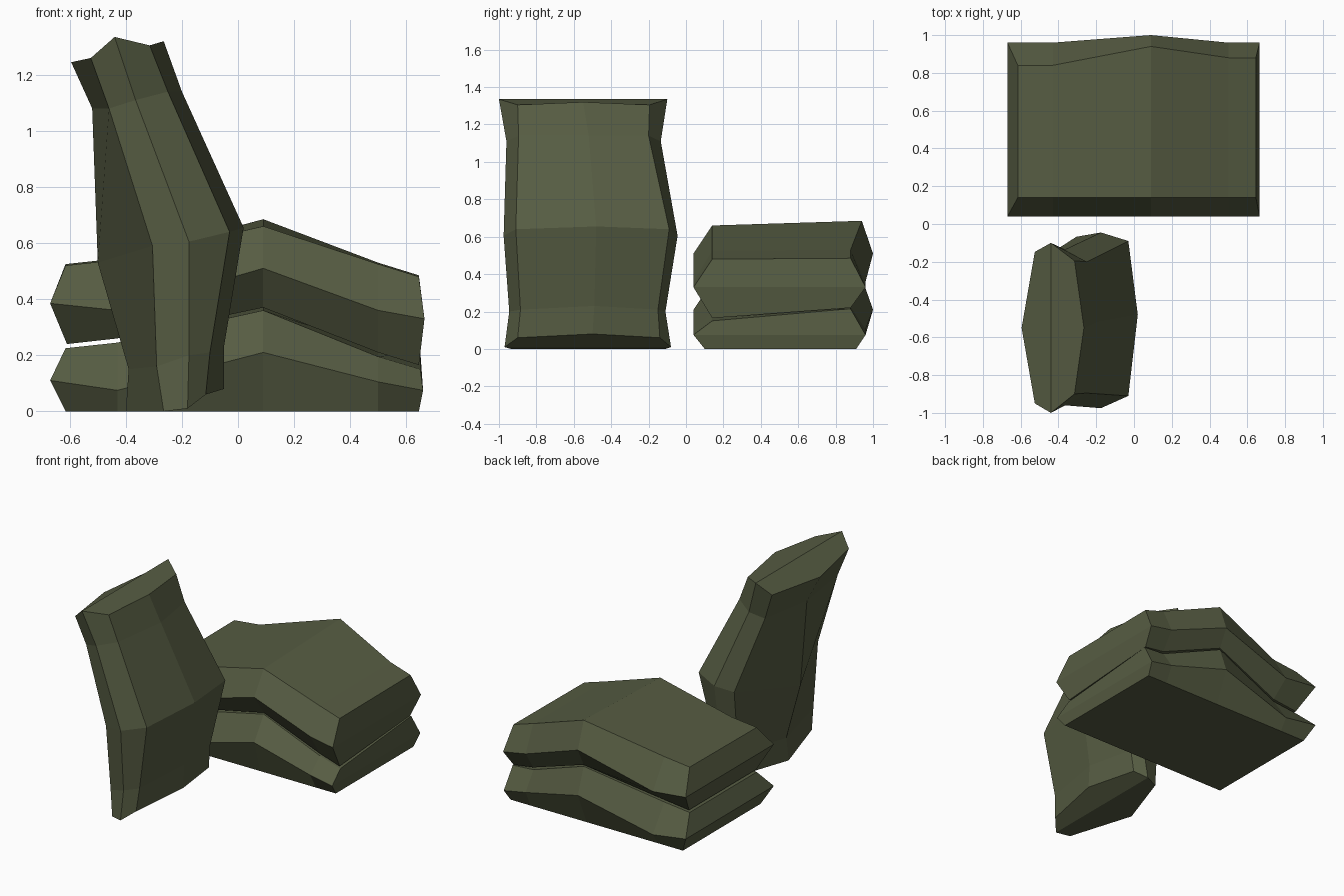
import bpy, bmesh

canvas = bpy.data.materials.new("olive canvas")
canvas.diffuse_color = (0.093, 0.107, 0.055, 1)


def skin(name, rings, caps):
    """Bridge equal closed rings; caps lists the index faces closing each end."""
    bm = bmesh.new()
    loops = [[bm.verts.new(p) for p in ring] for ring in rings]
    n = len(loops[0])
    for a, b in zip(loops, loops[1:]):
        for i in range(n):
            j = (i + 1) % n
            bm.faces.new((a[i], a[j], b[j], b[i]))
    for f in caps:
        bm.faces.new([loops[0][i] for i in reversed(f)])
        bm.faces.new([loops[-1][i] for i in f])
    bmesh.ops.recalc_face_normals(bm, faces=bm.faces)
    me = bpy.data.meshes.new(name)
    bm.to_mesh(me)
    bm.free()
    me.materials.append(canvas)
    ob = bpy.data.objects.new(name, me)
    bpy.context.collection.objects.link(ob)
    return ob


# Lying bags: each layer is a ring of five front and five back points
def layer(x0, x1, front, backs, zs, lift):
    xs = (x0, -0.43, 0.09, 0.5, x1)
    ring = [(x, front, z) for x, z in zip(xs, zs)]
    back = [(x, y, z + d) for x, y, z, d in zip(xs, backs, zs, lift)]
    return ring + back[::-1]


STRIP = [(i, i + 1, 8 - i, 9 - i) for i in range(4)]
FLAT = (0,) * 5
INNER = (0.84, 0.84, 0.94, 0.88, 0.88)
SEAM = (0.96, 0.96, 1.0, 0.96, 0.96)

skin("lower_bag", [
    layer(-0.615, 0.645, 0.10, (0.91,) * 5, FLAT, FLAT),
    layer(-0.67, 0.66, 0.04, SEAM, (0.11, 0.075, 0.21, 0.105, 0.075), FLAT),
    layer(-0.615, 0.65, 0.14, INNER, (0.225, 0.245, 0.36, 0.195, 0.15),
          (0, 0, 0.02, 0.03, 0.065)),
], STRIP)

skin("upper_bag", [
    layer(-0.61, 0.645, 0.14, INNER, (0.24, 0.26, 0.37, 0.21, 0.165),
          (0, 0, 0.02, 0.03, 0.055)),
    layer(-0.67, 0.665, 0.04, SEAM, (0.385, 0.36, 0.51, 0.36, 0.33), FLAT),
    layer(-0.615, 0.645, 0.14, INNER, (0.52, 0.54, 0.66, 0.525, 0.48),
          (0.005, 0.005, 0.025, 0.005, 0.005)),
], STRIP)


# Leaning bag: eight-sided rings; (x, z) of left bulge, left edge, seam,
# right edge, right bulge, then y of front seam to back seam
def section(xz, ys):
    l2, l1, s, r1, r2 = xz
    ya, yb, yc, yd, ye = ys
    pts = [(s, ya), (r1, yb), (r2, yc), (r1, yd), (s, ye),
           (l1, (yd + ye) / 2), (l2, yc), (l1, (ya + yb) / 2)]
    return [(p[0], y, p[1]) for p, y in pts]


rings = [
    section(((-0.40, 0.0), (-0.265, 0.0), (-0.18, 0.01), (-0.115, 0.06), (-0.05, 0.08)),
            (-0.97, -0.90, -0.50, -0.14, -0.08)),
    section(((-0.39, 0.15), (-0.29, 0.16), (-0.175, 0.20), (-0.10, 0.21), (-0.05, 0.23)),
            (-0.945, -0.885, -0.49, -0.15, -0.11)),
    section(((-0.50, 0.53), (-0.305, 0.59), (-0.175, 0.605), (-0.03, 0.64), (0.02, 0.655)),
            (-0.975, -0.91, -0.48, -0.09, -0.045)),
    section(((-0.52, 1.08), (-0.46, 1.08), (-0.365, 1.11), (-0.25, 1.14), (-0.20, 1.14)),
            (-0.96, -0.895, -0.52, -0.20, -0.135)),
    section(((-0.595, 1.245), (-0.525, 1.26), (-0.44, 1.335), (-0.315, 1.305), (-0.265, 1.32)),
            (-1.0, -0.90, -0.55, -0.195, -0.10)),
]
skin("leaning_bag", rings, [(0, 1, 2, 3, 4), (4, 5, 6, 7, 0)])
